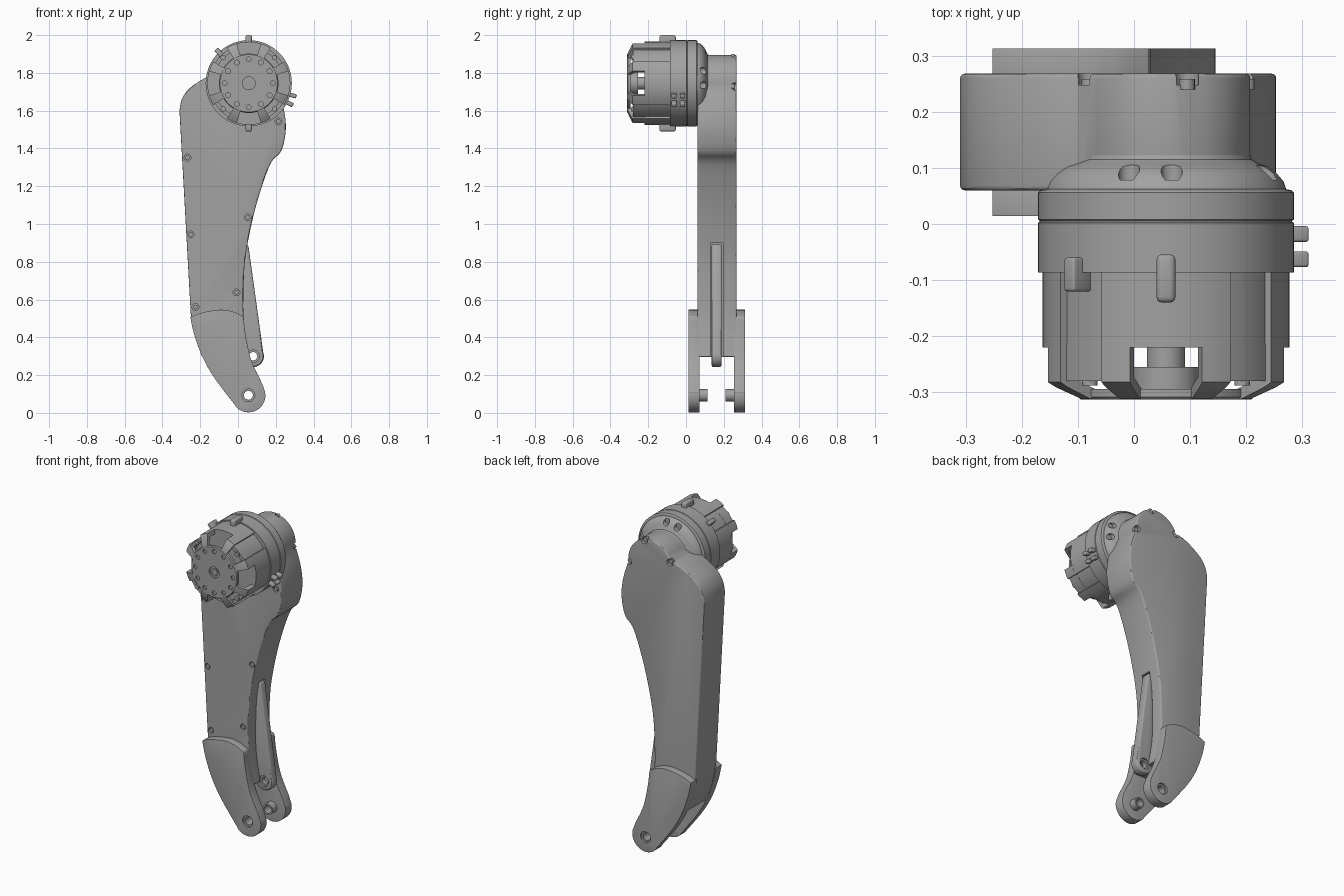
import bpy, bmesh, math
from mathutils import Vector

cube = bpy.data.objects.get("Cube")
if cube:
    bpy.data.objects.remove(cube, do_unlink=True)

grey = bpy.data.materials.new("plain grey")
grey.use_nodes = True
grey.diffuse_color = (0.36, 0.36, 0.36, 1)
grey.node_tree.nodes["Principled BSDF"].inputs["Base Color"].default_value = grey.diffuse_color

MOTOR = (0.057, 1.745)   # motor axis in x, z
PIVOT = (0.055, 0.093)   # lower joint axis
EYE = (0.08, 0.3)        # rod end axis


def circle(c, r, a0=0, a1=360, n=32):
    """Points on an arc in the x-z plane, angles in degrees."""
    count = n if a1 - a0 == 360 else n + 1
    angles = [math.radians(a0 + (a1 - a0) * i / n) for i in range(count)]
    return [(c[0] + r * math.cos(a), c[1] + r * math.sin(a)) for a in angles]


def polar(angle, r, c=MOTOR):
    a = math.radians(angle)
    return (c[0] + r * math.cos(a), c[1] + r * math.sin(a))


def curve(pts, n=6):
    """Smooth curve through the points."""
    p = [Vector(q) for q in [pts[0]] + pts + [pts[-1]]]
    out = []
    for a, b, c, d in zip(p, p[1:], p[2:], p[3:]):
        for i in range(n):
            t = i / n
            out.append(tuple(b + 0.5 * t * ((c - a) + t * (2 * a - 5 * b + 4 * c - d
                                                         + t * (3 * b - a - 3 * c + d)))))
    return out + [pts[-1]]


def add_prism(bm, pts, y0, y1):
    clean = []
    for p in pts:
        if not clean or (Vector(p) - Vector(clean[-1])).length > 1e-4:
            clean.append(p)
    front = [bm.verts.new((x, y0, z)) for x, z in clean]
    back = [bm.verts.new((x, y1, z)) for x, z in clean]
    bm.faces.new(front)
    bm.faces.new(back[::-1])
    for i in range(len(front)):
        bm.faces.new((front[i - 1], front[i], back[i], back[i - 1]))


def make(name, bm):
    bmesh.ops.recalc_face_normals(bm, faces=bm.faces)
    mesh = bpy.data.meshes.new(name)
    bm.to_mesh(mesh)
    bm.free()
    mesh.materials.append(grey)
    ob = bpy.data.objects.new(name, mesh)
    bpy.context.collection.objects.link(ob)
    return ob


def activate(ob):
    bpy.ops.object.select_all(action='DESELECT')
    ob.select_set(True)
    bpy.context.view_layer.objects.active = ob


def prisms(name, parts, bevel=0.0):
    bm = bmesh.new()
    for part in parts:
        add_prism(bm, *part)
    ob = make(name, bm)
    if bevel:
        m = ob.modifiers.new("Bevel", 'BEVEL')
        m.width, m.segments = bevel, 3
        m.limit_method, m.angle_limit = 'ANGLE', math.radians(40)
        activate(ob)
        bpy.ops.object.modifier_apply(modifier=m.name)
    return ob


def cut(ob, parts):
    cutter = prisms("cutter", parts)
    m = ob.modifiers.new("Cut", 'BOOLEAN')
    m.operation, m.solver, m.object = 'DIFFERENCE', 'EXACT', cutter
    activate(ob)
    bpy.ops.object.modifier_apply(modifier=m.name)
    bpy.data.objects.remove(cutter, do_unlink=True)


def lathe(name, profile, sectors=((0, 360),), c=MOTOR):
    """Closed (radius, y) profile turned about a y axis over each angle range."""
    bm = bmesh.new()
    for a0, a1 in sectors:
        full = a1 - a0 == 360
        steps = 72 if full else max(4, int((a1 - a0) / 5))
        rings = []
        for i in range(steps if full else steps + 1):
            a = math.radians(a0 + (a1 - a0) * i / steps)
            rings.append([bm.verts.new((c[0] + r * math.cos(a), y, c[1] + r * math.sin(a)))
                          for r, y in profile])
        for i in range(0 if full else 1, len(rings)):
            for j in range(len(profile)):
                bm.faces.new((rings[i - 1][j - 1], rings[i - 1][j], rings[i][j], rings[i][j - 1]))
        if not full:
            bm.faces.new(rings[0])
            bm.faces.new(rings[-1][::-1])
    bmesh.ops.remove_doubles(bm, verts=bm.verts, dist=1e-5)
    bmesh.ops.dissolve_degenerate(bm, edges=bm.edges, dist=1e-6)
    return make(name, bm)


def spoke_box(angle, r0, r1, w):
    """Rectangle pointing outward from the motor axis."""
    a = math.radians(angle)
    u, v = Vector((math.cos(a), math.sin(a))), Vector((-math.sin(a), math.cos(a))) * w / 2
    m = Vector(MOTOR)
    return [tuple(m + u * r + s * v) for r, s in ((r0, -1), (r1, -1), (r1, 1), (r0, 1))]


# Upper leg housing with a round lobe behind the motor
left_edge = curve([(-0.19, 0.295), (-0.23, 0.415), (-0.25, 0.52)])
shoulder = curve([(-0.31, 1.6), (-0.297, 1.66), (-0.255, 1.72), (-0.165, 1.778), (-0.1, 1.8)])
lobe = circle(MOTOR, 0.15, 150, -5, 28)
right_edge = curve([(0.215, 1.7), (0.24, 1.62), (0.253, 1.53), (0.247, 1.45), (0.225, 1.38),
                    (0.17, 1.315), (0.105, 1.13), (0.06, 0.945), (0.035, 0.785), (0.028, 0.6),
                    (0.03, 0.505), (0.04, 0.415), (0.06, 0.295)])
leg = prisms("leg_housing", [(left_edge + shoulder + lobe + right_edge, 0.06, 0.268)], 0.008)

# Screw holes, rear notches and the rod slot
screws = [(-0.267, 1.352), (-0.25, 0.945), (-0.225, 0.56), (0.052, 1.035),
          (-0.008, 0.638), (0.214, 1.543)]
notches = [polar(a, 0.145) for a in (75, -7, 160)]
slot = [(-0.07, 0.2), (0.3, 0.2), (0.3, 0.9), (0.0, 0.9)]
cut(leg, [(circle(s, 0.018, n=20), 0.04, 0.075) for s in screws]
    + [(circle(s, 0.021, n=20), 0.248, 0.29) for s in notches]
    + [(slot, 0.13, 0.195)])
prisms("leg_screws", [(circle(s, 0.012, n=16), 0.064, 0.08) for s in screws]
       + [(circle(s, 0.014, n=16), 0.24, 0.258) for s in notches])

# Pair of lower fork plates
fork = (circle(PIVOT, 0.09, 10, -140, 24)
        + curve([(-0.012, 0.036), (-0.125, 0.185), (-0.19, 0.3), (-0.232, 0.415), (-0.252, 0.505)])
        + curve([(-0.252, 0.506), (-0.2, 0.528), (-0.1, 0.546), (-0.03, 0.537), (0.025, 0.512)])
        + curve([(0.03, 0.5), (0.04, 0.415), (0.07, 0.28), (0.123, 0.165), (0.144, 0.11)]))
for name, y0, y1, outer, boss0, boss1 in (("front_fork", 0.014, 0.072, 0.014, 0.06, 0.115),
                                          ("rear_fork", 0.253, 0.313, 0.313, 0.208, 0.265)):
    plate = prisms(name, [(fork, y0, y1)], 0.012)
    cut(plate, [(circle(PIVOT, 0.024), y0 - 0.02, y1 + 0.02)])
    cut(plate, [(circle(PIVOT, 0.034), outer - 0.012, outer + 0.012)])
    lathe(name + "_boss", [(0.0235, boss0), (0.033, boss0), (0.033, boss1), (0.0235, boss1)], c=PIVOT)

# Push rod with an eye at the lower end
rod_shape = circle(EYE, 0.057, 20, -200, 36) + [(0.0, 0.87), (0.012, 0.89), (0.045, 0.897), (0.056, 0.88)]
rod = prisms("push_rod", [(rod_shape, 0.136, 0.189)], 0.01)
cut(rod, [(circle(EYE, 0.022), 0.1, 0.22)])
cut(rod, [(circle(EYE, 0.033), 0.1, 0.148), (circle(EYE, 0.033), 0.177, 0.22)])

# Motor rear housing with rounded shoulder and vent holes
rear = lathe("motor_rear_housing", [
    (0, -0.086), (0.228, -0.086), (0.228, 0.002), (0.225, 0.004), (0.225, 0.006), (0.228, 0.008),
    (0.228, 0.056), (0.224, 0.06), (0.214, 0.062), (0.21, 0.075), (0.198, 0.09), (0.182, 0.102),
    (0.165, 0.108), (0.153, 0.115), (0.147, 0.13), (0.147, 0.2), (0, 0.2)])
cut(rear, [(circle(polar(a + b, 0.192), 0.019, n=20), 0.078, 0.13)
           for a in (0, 90, 180, 270) for b in (-3, 20)])

# Motor drum: inner core, raised cardinal panels, recessed diagonals and spokes
cardinal, diagonal = (0, 90, 180, 270), (45, 135, 225, 315)
lathe("motor_core", [(0, -0.22), (0.207, -0.22), (0.207, -0.08), (0, -0.08)])
lathe("motor_raised_panels", [(0.2, -0.22), (0.22, -0.22), (0.22, -0.08), (0.2, -0.08)],
      [(a - 31.5, a + 31.5) for a in cardinal])
lathe("motor_recessed_rims", [(0.188, -0.28), (0.208, -0.28), (0.208, -0.215), (0.188, -0.215)],
      [(a - 14, a + 14) for a in diagonal])
lathe("motor_spokes", [(0.195, -0.215), (0.22, -0.215), (0.22, -0.282), (0.205, -0.291),
                       (0.157, -0.312), (0.14, -0.312), (0.14, -0.298), (0.195, -0.273)],
      [(a + s * 24.25 - 7.25, a + s * 24.25 + 7.25) for a in cardinal for s in (-1, 1)])
lathe("motor_hub", [(0, -0.3), (0.06, -0.3), (0.06, -0.255), (0.034, -0.255), (0.034, -0.21), (0, -0.21)])

# Front output disc with its bolt circle and centre bore
disc = lathe("output_disc", [(0, -0.294), (0.157, -0.294), (0.157, -0.308), (0.152, -0.313), (0, -0.313)])
cut(disc, [(circle(polar(30 * i, 0.127), 0.013, n=16), -0.33, -0.304) for i in range(12)]
    + [(circle(MOTOR, 0.034), -0.33, -0.303)])
prisms("centre_socket", [(circle(MOTOR, 0.022, n=6), -0.31, -0.3)])
prisms("rim_screws", [(circle(polar(a, 0.192), 0.014, n=16), -0.288, -0.27) for a in diagonal])

# Outer lugs, side clip and cable connectors
prisms("motor_lugs", [(spoke_box(a, 0.2, 0.255, 0.034), -0.14, -0.054) for a in (90, 270)], 0.01)
prisms("side_clip", [(spoke_box(134, 0.2, 0.25, 0.026), -0.12, -0.06)], 0.005)
prisms("cable_connectors", [(spoke_box(-21 + 5.5 * s, 0.215, 0.262, 0.022), y, y + 0.028)
                            for s in (-1, 1) for y in (-0.077, -0.032)], 0.005)

for ob in list(bpy.context.scene.objects):
    if ob.type == 'MESH' and ob.data.materials and ob.data.materials[0] == grey:
        activate(ob)
        bpy.ops.object.shade_smooth_by_angle(angle=math.radians(30))
